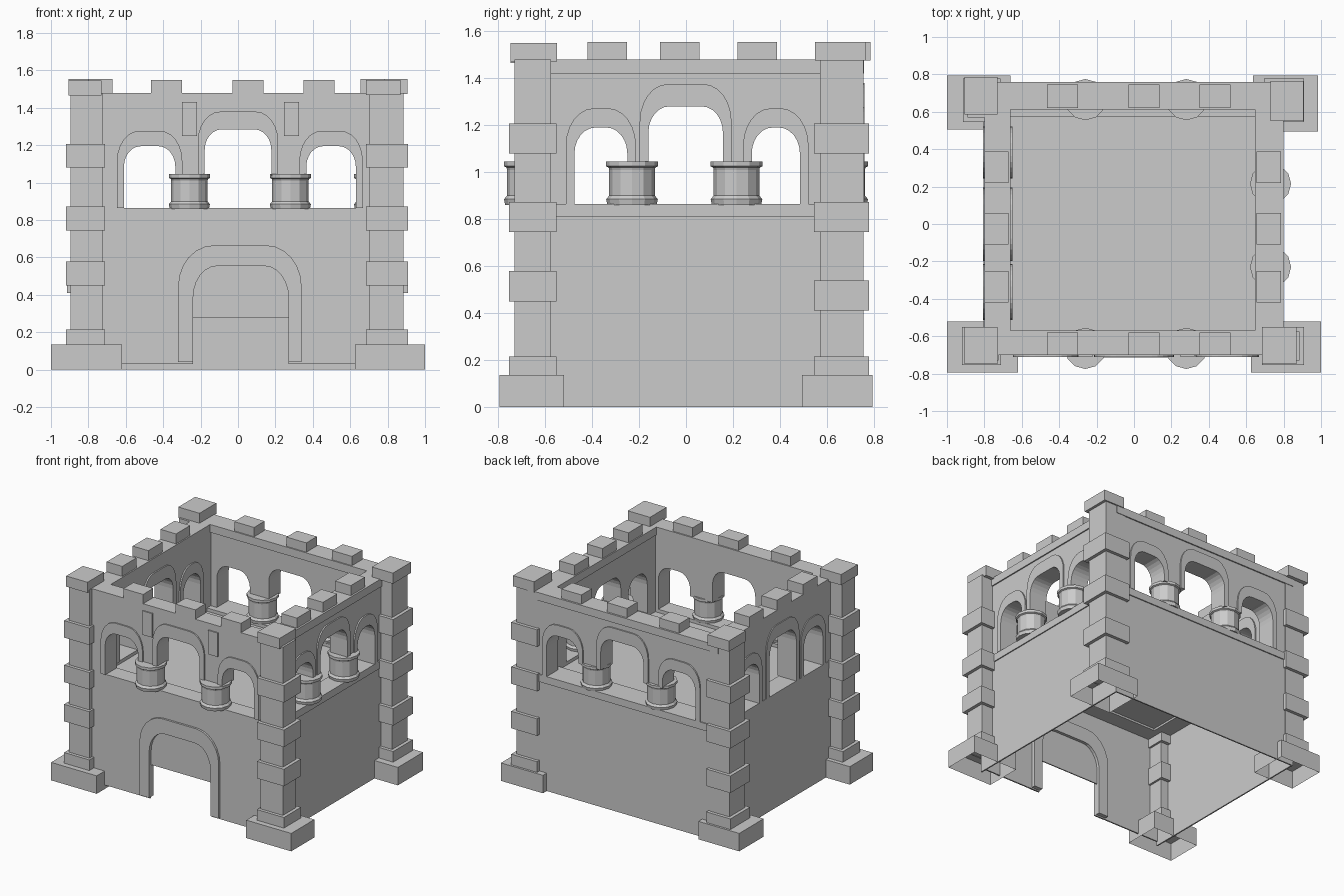
import bpy, bmesh, math

if "Cube" in bpy.data.objects:
    bpy.data.objects.remove(bpy.data.objects["Cube"], do_unlink=True)

stone = bpy.data.materials.new("grey_stone")
stone.use_nodes = True
GREY = (0.6, 0.6, 0.6, 1)
stone.diffuse_color = GREY
stone.node_tree.nodes["Principled BSDF"].inputs["Base Color"].default_value = GREY


def finish(name, bm):
    mesh = bpy.data.meshes.new(name)
    bm.to_mesh(mesh)
    bm.free()
    mesh.materials.append(stone)
    ob = bpy.data.objects.new(name, mesh)
    bpy.context.collection.objects.link(ob)


def box(name, x, y, z, open_bottom=False):
    bm = bmesh.new()
    bmesh.ops.create_cube(bm, size=1)
    for v in bm.verts:
        v.co = [(r[0] + r[1]) / 2 + c * (r[1] - r[0]) for c, r in zip(v.co, (x, y, z))]
    bm.normal_update()
    if open_bottom:
        down = [f for f in bm.faces if f.normal.z < -0.5]
        bmesh.ops.delete(bm, geom=down, context='FACES')
    finish(name, bm)


def slab(name, outline, axis, a, b):
    """Extrude a (u, z) outline between two planes of the given axis."""
    def place(u, z, d):
        return (d, u, z) if axis == 'x' else (u, d, z)
    bm = bmesh.new()
    near = [bm.verts.new(place(u, z, a)) for u, z in outline]
    far = [bm.verts.new(place(u, z, b)) for u, z in outline]
    caps = [bm.faces.new(near), bm.faces.new(far[::-1])]
    for i in range(len(outline)):
        j = (i + 1) % len(outline)
        bm.faces.new((near[i], far[i], far[j], near[j]))
    # normals are needed before the concave caps can be filled
    bm.normal_update()
    bmesh.ops.triangulate(bm, faces=caps, ngon_method='EAR_CLIP')
    bmesh.ops.recalc_face_normals(bm, faces=bm.faces[:])
    finish(name, bm)


def arch(u0, u1, feet, top, rx, rz, steps=6):
    """Left foot, rounded shoulders, right foot."""
    pts = [(u0, feet[0])]
    quarter = [math.pi / 2 * i / steps for i in range(steps + 1)]
    for t in quarter:
        pts.append((u0 + rx - rx * math.cos(t), top - rz + rz * math.sin(t)))
    for t in reversed(quarter):
        pts.append((u1 - rx + rx * math.cos(t), top - rz + rz * math.sin(t)))
    return pts + [(u1, feet[1])]


def wall_with_arches(name, u0, u1, z0, z1, arches, axis, a, b):
    outline = [(u0, z0)]
    for points in arches:
        outline += points
    outline += [(u1, z0), (u1, z1), (u0, z1)]
    slab(name, outline, axis, a, b)


def column(name, x, y):
    # lathe profile of radius and height
    profile = [(.105, .86), (.11, .885), (.097, .9), (.097, 1.01),
               (.1, 1.02), (.11, 1.025), (.11, 1.045)]
    bm = bmesh.new()
    sides = 12
    angles = [math.tau * i / sides for i in range(sides)]
    rings = [[bm.verts.new((x + r * math.cos(t), y + r * math.sin(t), z)) for t in angles]
             for r, z in profile]
    for low, high in zip(rings, rings[1:]):
        for i in range(sides):
            j = (i + 1) % sides
            bm.faces.new((low[i], low[j], high[j], high[i]))
    bm.faces.new(rings[0][::-1])
    bm.faces.new(rings[-1])
    finish(name, bm)


# Upper walls with three arched openings, raised trims and sill bands
SILL, BAND, TOP, COLUMN_TOP = .865, .81, 1.48, 1.035
x_openings = [(-.61, -.335, 1.195), (-.178, .178, 1.285), (.365, .63, 1.195)]
y_openings = [(-.475, -.25, 1.19), (-.16, .157, 1.28), (.28, .485, 1.19)]
X_IN, Y_IN = (-.66, .655), (-.57, .62)
# name, axis, outer plane, inner plane, span, openings, trim planes, pier foot, sill planes
walls = [
    ("front", 'y', -.70, Y_IN[0], (-.8, .79), x_openings, (-.71, -.66), COLUMN_TOP, (-.70, -.57)),
    ("back", 'y', .75, Y_IN[1], (-.8, .79), x_openings, (.76, .7), COLUMN_TOP, (.758, .575)),
    ("left", 'x', .79, X_IN[1], (-.69, .74), y_openings, (.80, .75), COLUMN_TOP, (.798, .655)),
    ("right", 'x', -.80, X_IN[0], (-.69, .74), y_openings, (-.807, -.65), SILL, (-.805, -.66)),
]
for side, axis, outer, inner, (s0, s1), openings, trim, foot, sill in walls:
    feet = [(SILL, foot), (foot, foot), (foot, SILL)]
    holes = [arch(u0, u1, f, top, .09, .11) for (u0, u1, top), f in zip(openings, feet)]
    wall_with_arches(side + "_upper_wall", s0, s1, SILL, TOP, holes, axis, outer, inner)
    slab(side + "_sill", [(s0, BAND), (s1, BAND), (s1, SILL), (s0, SILL)], axis, *sill)
    for i, ((u0, u1, top), hole) in enumerate(zip(openings, holes)):
        outside = arch(u0 - .037, u1 + .037, feet[i], top + (.095 if i == 1 else .082), .12, .16)
        slab(f"{side}_arch_trim_{i}", outside + hole[::-1], axis, *trim)
    if side in ("back", "left"):
        step = .009 if outer > 0 else -.009
        slab(side + "_rim", [(s0, 1.42), (s1, 1.42), (s1, TOP), (s0, TOP)],
             axis, outer + step, inner - step)

# Pilaster plates between the front arches
for name, u0 in (("right", -.30), ("left", .245)):
    box(f"front_{name}_pilaster", (u0, u0 + .082), (-.709, -.69), (1.25, 1.43))

# Lower walls: thin shells, the front one with a doorway
door = arch(-.24, .27, (.03, .03), .555, .13, .17)
wall_with_arches("front_lower_wall", -.8, .79, .03, BAND, [door], 'y', -.70, -.69)
box("back_lower_wall", (-.8, .79), (.74, .75), (0, BAND))
box("left_lower_wall", (.78, .79), (-.70, .75), (0, BAND))
box("right_lower_wall", (-.80, -.79), (-.70, .75), (0, BAND))

# Door surround and half raised door
door_out = arch(-.32, .34, (.04, .04), .665, .19, .22)
door_in = arch(-.24, .27, (.04, .04), .555, .13, .17)
slab("door_surround", door_out + door_in[::-1], 'y', -.715, -.66)
slab("raised_door", arch(-.24, .27, (.28, .28), .555, .13, .17), 'y', -.69, -.682)

# Upper floor
box("upper_floor", (-.67, .665), (-.58, .63), (.825, .84))

# Columns under the arches
for i, x in enumerate((-.26, .28)):
    column(f"front_column_{i}", x, -.665)
    column(f"back_column_{i}", x, .665)
for i, y in enumerate((-.23, .215)):
    column(f"left_column_{i}", .73, y)

# Battlements
for i, x in enumerate((-.465, -.03, .35)):
    box(f"front_merlon_{i}", (x, x + .165), (-.70, -.58), (TOP, 1.55))
    box(f"back_merlon_{i}", (x, x + .165), (.62, .745), (TOP, 1.55))
for i, y in enumerate((-.42, -.11, .22)):
    box(f"left_merlon_{i}", (.655, .785), (y, y + .168), (TOP, 1.555))
    box(f"right_merlon_{i}", (-.80, -.67), (y, y + .168), (TOP, 1.555))


def grow(span, outward, inward):
    """Widen a span by one amount away from the centre and another towards it."""
    if span[0] < 0:
        return span[0] - outward, span[1] + inward
    return span[0] - inward, span[1] + outward


# Corner towers: base, shaft, quoin blocks and cap
# name, shaft x, shaft y, base x, base y, cap x, cap y, lowest quoin, cap height
towers = [
    ("front_right", (-.895, -.725), (-.73, -.575), (-1, -.62), (-.795, -.52),
     (-.907, -.73), (-.748, -.55), .45, 1.465),
    ("front_left", (.70, .885), (-.73, -.575), (.625, 1), (-.795, -.52),
     (.685, .87), (-.748, -.55), .45, 1.47),
    ("back_right", (-.89, -.73), (.57, .755), (-1, -.66), (.505, .795),
     (-.907, -.73), (.585, .785), .41, 1.475),
    ("back_left", (.71, .885), (.57, .755), (.635, .985), (.495, .795),
     (.73, .905), (.55, .765), .41, 1.475),
]
for name, sx, sy, bx, by, cx, cy, low, cap in towers:
    quoin_x, quoin_y = grow(sx, .025, .015), grow(sy, .024, .024)
    box(name + "_base", bx, by, (0, .135), open_bottom=True)
    box(name + "_shaft", sx, sy, (.13, 1.48), open_bottom=True)
    box(name + "_plinth", quoin_x, quoin_y, (.135, .215))
    for i, z in enumerate((low, .745, 1.08)):
        box(f"{name}_quoin_{i}", quoin_x, quoin_y, (z, z + .128))
    box(name + "_cap", cx, cy, (cap, cap + .08))
